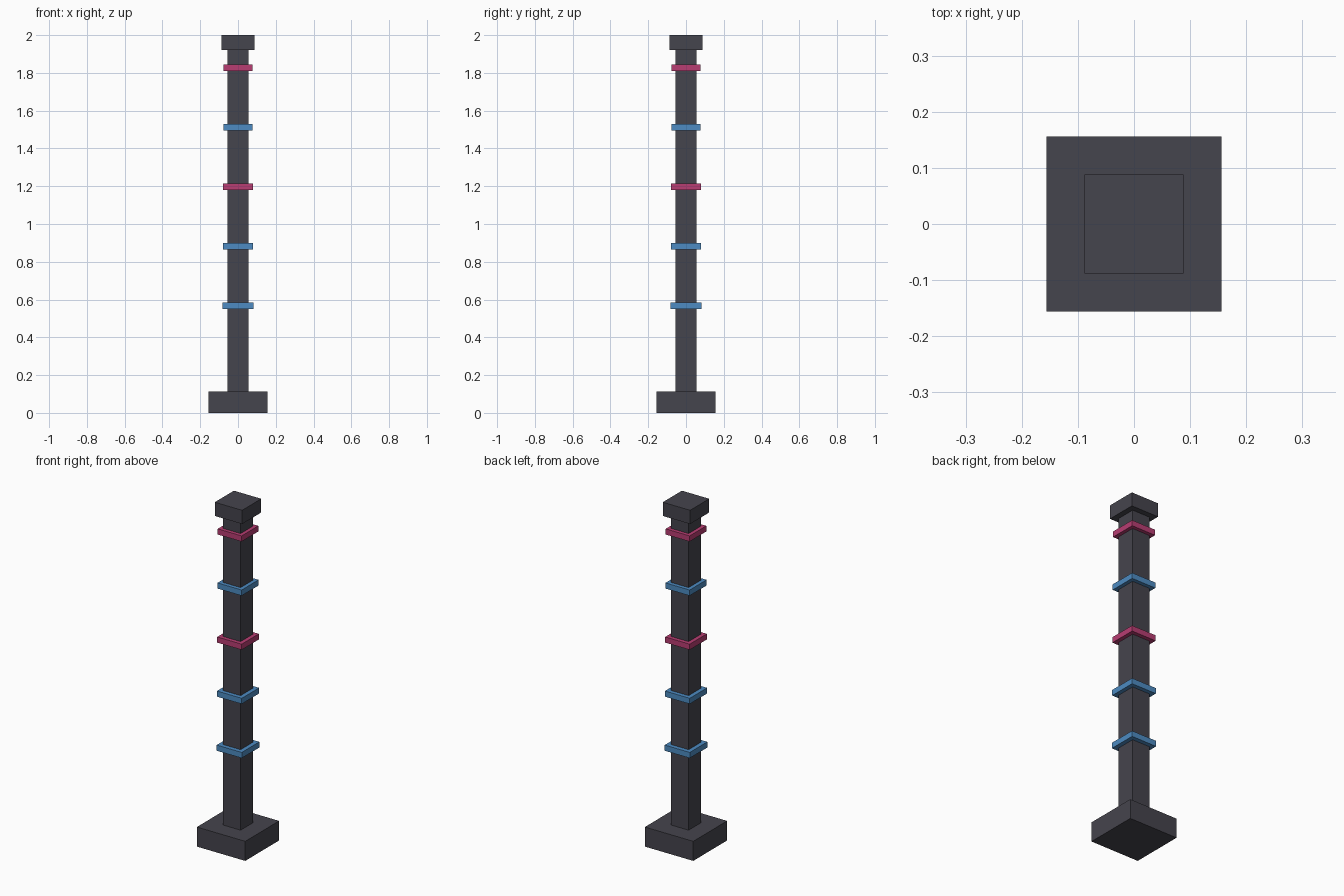
import bpy

if "Cube" in bpy.data.objects:
    bpy.data.objects.remove(bpy.data.objects["Cube"])


def material(name, color):
    m = bpy.data.materials.new(name)
    m.diffuse_color = (*color, 1)
    m.use_nodes = True
    m.node_tree.nodes["Principled BSDF"].inputs["Base Color"].default_value = m.diffuse_color
    return m


charcoal = material("charcoal", (0.060, 0.058, 0.074))
blue = material("blue", (0.075, 0.26, 0.54))
pink = material("pink", (0.48, 0.047, 0.17))


def block(name, half, z0, z1, mat):
    """Square block centred on the axis, from z0 to z1."""
    bpy.ops.mesh.primitive_cube_add(size=1, location=(0, 0, (z0 + z1) / 2))
    ob = bpy.context.object
    ob.name = name
    ob.scale = (2 * half, 2 * half, z1 - z0)
    bpy.ops.object.transform_apply(location=False, rotation=False, scale=True)
    ob.data.materials.append(mat)


# Base, shaft and cap
block("base", 0.156, 0, 0.114, charcoal)
block("shaft", 0.056, 0.114, 1.92, charcoal)
block("cap", 0.088, 1.92, 2.0, charcoal)

# Coloured bands, evenly spaced and slightly smaller towards the top
for i, mat in enumerate((blue, blue, pink, blue, pink)):
    z = 0.567 + 0.315 * i
    block(f"band_{i + 1}", 0.081 - 0.001 * i, z - 0.0165, z + 0.0165, mat)
